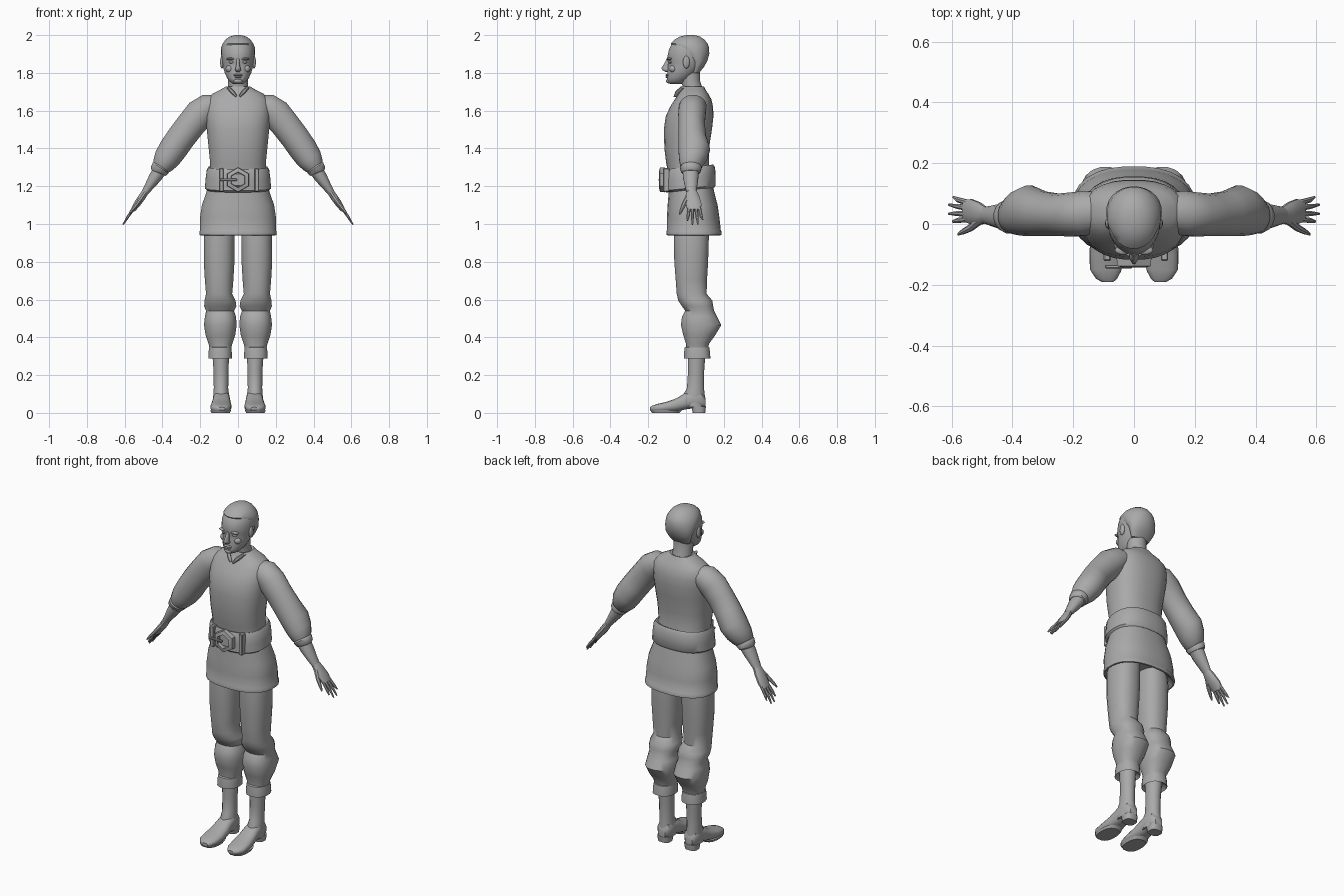
import bpy, bmesh, math
from mathutils import Vector

grey = bpy.data.materials.new("plain grey")
grey.diffuse_color = (0.4, 0.4, 0.4, 1)
X, Y, Z = Vector((1, 0, 0)), Vector((0, 1, 0)), Vector((0, 0, 1))


def finish(name, bm, angle=40):
    bmesh.ops.recalc_face_normals(bm, faces=bm.faces)
    me = bpy.data.meshes.new(name)
    bm.to_mesh(me)
    bm.free()
    me.materials.append(grey)
    me.shade_smooth()
    me.set_sharp_from_angle(angle=math.radians(angle))
    ob = bpy.data.objects.new(name, me)
    bpy.context.collection.objects.link(ob)
    return ob


def ring(c, u, v, n=20, e=2.0):
    """Superellipse around c with half axes u and v."""
    pts = []
    for i in range(n):
        a = 2 * math.pi * (i + 0.5) / n
        ca, sa = math.cos(a), math.sin(a)
        pts.append(Vector(c) + u * math.copysign(abs(ca) ** (2 / e), ca)
                   + v * math.copysign(abs(sa) ** (2 / e), sa))
    return pts


def loft(name, rings, closed=False, angle=40):
    bm = bmesh.new()
    rows = [[bm.verts.new(p) for p in r] for r in rings]
    n = len(rows[0])
    pairs = list(zip(rows, rows[1:])) + ([(rows[-1], rows[0])] if closed else [])
    for a, b in pairs:
        for i in range(n):
            bm.faces.new((a[i], a[(i + 1) % n], b[(i + 1) % n], b[i]))
    if not closed:
        bm.faces.new(rows[0])
        bm.faces.new(rows[-1])
    return finish(name, bm, angle)


def level(z, x0, x1, y0, y1, n=20, e=2.0, tilt=0.0):
    """Horizontal ring; tilt raises it towards the back."""
    return ring(((x0 + x1) / 2, (y0 + y1) / 2, z), X * (x1 - x0) / 2,
                (Y + Z * tilt) * (y1 - y0) / 2, n, e)


def levels(name, rows, s=None, n=20, e=2.0, **k):
    """Rows are (z, half width, y0, y1), or (z, x0, x1, y0, y1) on side s."""
    if s is None:
        return loft(name, [level(z, -w, w, a, b, n, e) for z, w, a, b in rows], **k)
    return loft(name, [level(z, s * p, s * q, a, b, n, e) for z, p, q, a, b in rows], **k)


def limb(name, rows, s, n=16, e=2.0, **k):
    """Rows are (x, z, half thickness, y0, y1) along a path in the xz plane."""
    out = []
    for i, (x, z, h, y0, y1) in enumerate(rows):
        a, b = rows[max(i - 1, 0)], rows[min(i + 1, len(rows) - 1)]
        d = Vector((b[0] - a[0], 0, b[1] - a[1])).normalized()
        out.append(ring((s * x, (y0 + y1) / 2, z), Vector((-s * d.z, 0, d.x)) * h,
                        Y * (y1 - y0) / 2, n, e))
    return loft(name, out, **k)


def blob(name, c, r):
    bm = bmesh.new()
    bmesh.ops.create_uvsphere(bm, u_segments=14, v_segments=8, radius=1)
    for v in bm.verts:
        v.co = Vector([c[i] + r[i] * v.co[i] for i in range(3)])
    return finish(name, bm, 60)


def block(name, c, size, bevel=0.004):
    bm = bmesh.new()
    bmesh.ops.create_cube(bm, size=1)
    for v in bm.verts:
        v.co = Vector([c[i] + size[i] * v.co[i] for i in range(3)])
    bmesh.ops.bevel(bm, geom=bm.edges[:], offset=bevel, segments=1, affect='EDGES')
    return finish(name, bm, 30)


# Tunic: recessed underside, rolled hem, skirt, waist, chest, shoulders
levels("tunic", [
    (1.00, 0.15, -0.06, 0.13), (0.955, 0.185, -0.08, 0.165), (0.94, 0.198, -0.096, 0.182),
    (0.942, 0.206, -0.104, 0.19), (0.96, 0.206, -0.105, 0.19), (0.967, 0.202, -0.102, 0.185),
    (1.03, 0.203, -0.102, 0.178), (1.10, 0.192, -0.098, 0.168), (1.17, 0.168, -0.092, 0.15),
    (1.25, 0.152, -0.09, 0.135), (1.32, 0.148, -0.105, 0.122), (1.40, 0.156, -0.115, 0.122),
    (1.50, 0.166, -0.118, 0.138), (1.57, 0.172, -0.108, 0.146), (1.62, 0.173, -0.085, 0.144),
    (1.66, 0.165, -0.06, 0.135), (1.69, 0.135, -0.04, 0.118), (1.71, 0.095, -0.027, 0.104),
    (1.728, 0.064, -0.022, 0.095), (1.724, 0.054, -0.01, 0.088)], n=28, e=2.4)

# Collar flaps either side of the neck slit
for s in (-1, 1):
    limb("collar_flap", [(0.008, 1.675, 0.006, -0.066, -0.045), (0.03, 1.70, 0.012, -0.056, -0.03),
                         (0.055, 1.725, 0.008, -0.03, 0.0)], s, n=8)

# Belt: tilted closed band with soft edges
belt = [(1.19, 0.150, -0.088, 0.135), (1.18, 0.164, -0.105, 0.150), (1.19, 0.176, -0.116, 0.157),
        (1.24, 0.172, -0.116, 0.157), (1.285, 0.166, -0.116, 0.155), (1.302, 0.156, -0.108, 0.145),
        (1.295, 0.142, -0.088, 0.128)]
loft("belt", [level(z, -w, w, a, b, 28, 2.4, 0.10) for z, w, a, b in belt], closed=True)

# Belt loops
for x in (-0.088, 0.10):
    block("belt_loop", (x, -0.104, 1.234), (0.024, 0.035, 0.125))

# Buckle: hexagonal frame, crossbar and prong
frame = []
for i in range(6):
    a = math.pi * (i + 0.5) / 3
    d = Vector((math.cos(a), 0, math.sin(a)))
    frame.append([Vector((0, y, 1.234)) + d * r
                  for r, y in ((0.066, -0.112), (0.064, -0.138), (0.042, -0.143), (0.038, -0.112))])
loft("buckle_frame", frame, closed=True, angle=30)
block("buckle_plate", (0, -0.118, 1.234), (0.075, 0.012, 0.07))
block("buckle_prong", (-0.05, -0.14, 1.234), (0.09, 0.012, 0.012), 0.003)

# Neck
levels("neck", [(1.68, 0.06, -0.02, 0.095), (1.72, 0.055, -0.015, 0.088),
                (1.76, 0.054, -0.03, 0.075), (1.82, 0.056, -0.04, 0.075)], n=16)

# Head from chin to crown
levels("head", [
    (1.742, 0.026, -0.085, -0.02), (1.752, 0.041, -0.102, 0.005), (1.772, 0.058, -0.101, 0.03),
    (1.80, 0.071, -0.099, 0.06), (1.83, 0.079, -0.097, 0.087), (1.855, 0.083, -0.094, 0.103),
    (1.872, 0.086, -0.102, 0.112), (1.92, 0.088, -0.092, 0.121), (1.95, 0.081, -0.078, 0.113),
    (1.972, 0.066, -0.058, 0.095), (1.988, 0.044, -0.03, 0.073), (1.996, 0.018, 0.0, 0.045)],
    n=24, angle=60)

# Cropped hair: low at the nape, stepped hairline at the forehead
hair = [(1.80, 0.058, 0.03, 0.07), (1.83, 0.073, 0.028, 0.094), (1.86, 0.084, 0.02, 0.112),
        (1.90, 0.091, -0.035, 0.124), (1.935, 0.090, -0.068, 0.123), (1.955, 0.082, -0.082, 0.115),
        (1.976, 0.067, -0.062, 0.098), (1.992, 0.045, -0.033, 0.075), (2.0, 0.017, 0.0, 0.045)]
levels("hair", hair, n=24)

# Face
levels("nose", [(1.806, 0.010, -0.112, -0.08), (1.814, 0.018, -0.125, -0.08),
                (1.825, 0.014, -0.133, -0.08), (1.85, 0.009, -0.116, -0.08),
                (1.876, 0.010, -0.104, -0.08)], n=8, angle=60)
blob("upper_lip", (0, -0.098, 1.789), (0.026, 0.012, 0.006))
blob("lower_lip", (0, -0.097, 1.778), (0.021, 0.011, 0.006))
blob("chin", (0, -0.09, 1.757), (0.024, 0.016, 0.013))
for s in (-1, 1):
    blob("brow", (s * 0.036, -0.086, 1.874), (0.027, 0.015, 0.007))
    blob("eye", (s * 0.034, -0.082, 1.857), (0.015, 0.010, 0.007))
    blob("cheek", (s * 0.044, -0.068, 1.822), (0.022, 0.020, 0.02))
    blob("ear", (s * 0.085, 0.002, 1.857), (0.010, 0.018, 0.034))

for s in (-1, 1):
    # Full sleeve gathered above the wrist
    limb("sleeve", [
        (0.10, 1.635, 0.05, -0.02, 0.10), (0.155, 1.62, 0.072, -0.038, 0.11),
        (0.20, 1.585, 0.081, -0.042, 0.105), (0.25, 1.525, 0.078, -0.04, 0.10),
        (0.30, 1.46, 0.077, -0.041, 0.108), (0.345, 1.395, 0.076, -0.041, 0.128),
        (0.378, 1.345, 0.070, -0.037, 0.112), (0.402, 1.307, 0.055, -0.031, 0.088),
        (0.412, 1.292, 0.042, -0.02, 0.07)], s, n=20, angle=50)
    # Cuff and forearm
    limb("sleeve_cuff", [(0.402, 1.308, 0.044, -0.025, 0.078), (0.41, 1.297, 0.051, -0.033, 0.084),
                         (0.423, 1.277, 0.046, -0.026, 0.077), (0.425, 1.272, 0.036, -0.018, 0.066)], s)
    limb("forearm", [(0.41, 1.29, 0.038, -0.02, 0.07), (0.44, 1.245, 0.034, -0.016, 0.066),
                     (0.47, 1.20, 0.025, -0.006, 0.060), (0.492, 1.168, 0.019, 0.002, 0.056)], s)
    # Hand with four fingers and a thumb
    limb("palm", [(0.485, 1.178, 0.018, 0.003, 0.055), (0.508, 1.143, 0.020, -0.004, 0.072),
                  (0.535, 1.105, 0.018, -0.002, 0.083), (0.556, 1.073, 0.012, 0.006, 0.080)], s, n=12)
    for i, (tip_y, x, z) in enumerate([(0.008, 0.596, 1.018), (0.034, 0.608, 0.997),
                                       (0.063, 0.608, 0.998), (0.088, 0.594, 1.022)]):
        y = 0.016 + 0.018 * i
        mid = (y * 0.45 + tip_y * 0.55)
        limb("finger", [(0.545, 1.09, 0.009, y - 0.010, y + 0.010),
                        (0.58, 1.043, 0.008, mid - 0.009, mid + 0.009),
                        (x, z, 0.004, tip_y - 0.004, tip_y + 0.004)], s, n=8)
    limb("thumb", [(0.505, 1.148, 0.014, -0.002, 0.03), (0.535, 1.105, 0.011, -0.024, 0.002),
                   (0.560, 1.075, 0.009, -0.034, -0.014), (0.578, 1.052, 0.004, -0.038, -0.028)], s, n=8)

    # Trouser leg: straight thigh, bloused knee, baggy calf
    levels("trouser_leg", [
        (1.03, 0.02, 0.17, -0.06, 0.12), (0.93, 0.017, 0.182, -0.065, 0.122),
        (0.80, 0.018, 0.182, -0.063, 0.118), (0.70, 0.024, 0.176, -0.055, 0.112),
        (0.63, 0.030, 0.170, -0.05, 0.110), (0.595, 0.012, 0.178, -0.042, 0.140),
        (0.565, 0.008, 0.180, -0.022, 0.145), (0.54, 0.020, 0.170, -0.005, 0.150),
        (0.51, 0.010, 0.176, -0.022, 0.165), (0.465, 0.006, 0.181, -0.028, 0.188),
        (0.41, 0.014, 0.172, -0.015, 0.155), (0.365, 0.030, 0.156, 0.0, 0.122),
        (0.335, 0.036, 0.150, 0.0, 0.118)], s, e=2.3)
    # Turned trouser cuff
    levels("trouser_cuff", [(0.31, 0.05, 0.135, 0.015, 0.10), (0.287, 0.032, 0.158, -0.012, 0.130),
                            (0.32, 0.032, 0.157, -0.011, 0.128), (0.345, 0.035, 0.153, -0.008, 0.124),
                            (0.35, 0.045, 0.145, 0.0, 0.115)], s, e=2.3)
    # Boot shaft
    levels("boot_shaft", [(0.33, 0.045, 0.138, 0.008, 0.105), (0.22, 0.050, 0.130, 0.010, 0.097),
                          (0.13, 0.051, 0.129, 0.004, 0.096), (0.09, 0.046, 0.132, -0.02, 0.101),
                          (0.03, 0.046, 0.130, -0.02, 0.104)], s, n=16)
    # Boot foot, sections running from heel to toe: y, x0, x1, z0, z1
    foot = [(0.103, 0.065, 0.112, 0.03, 0.08), (0.085, 0.048, 0.128, 0.026, 0.11),
            (0.04, 0.044, 0.132, 0.024, 0.125), (0.0, 0.042, 0.133, 0.018, 0.108),
            (-0.05, 0.037, 0.140, 0.008, 0.078), (-0.10, 0.034, 0.146, 0.004, 0.060),
            (-0.15, 0.040, 0.145, 0.004, 0.048), (-0.18, 0.055, 0.125, 0.007, 0.038),
            (-0.191, 0.068, 0.105, 0.014, 0.030)]
    loft("boot_foot", [ring((s * (a + b) / 2, y, (c + d) / 2), X * (b - a) / 2, Z * (d - c) / 2, 16, 2.6)
                       for y, a, b, c, d in foot])
    # Sole and heel
    levels("boot_sole", [(0.0, 0.042, 0.142, -0.182, -0.035), (0.014, 0.036, 0.147, -0.190, -0.02)],
           s, n=16, e=2.5)
    levels("boot_heel", [(0.0, 0.052, 0.126, 0.035, 0.102), (0.035, 0.047, 0.130, 0.028, 0.106)],
           s, n=16, e=2.8)
